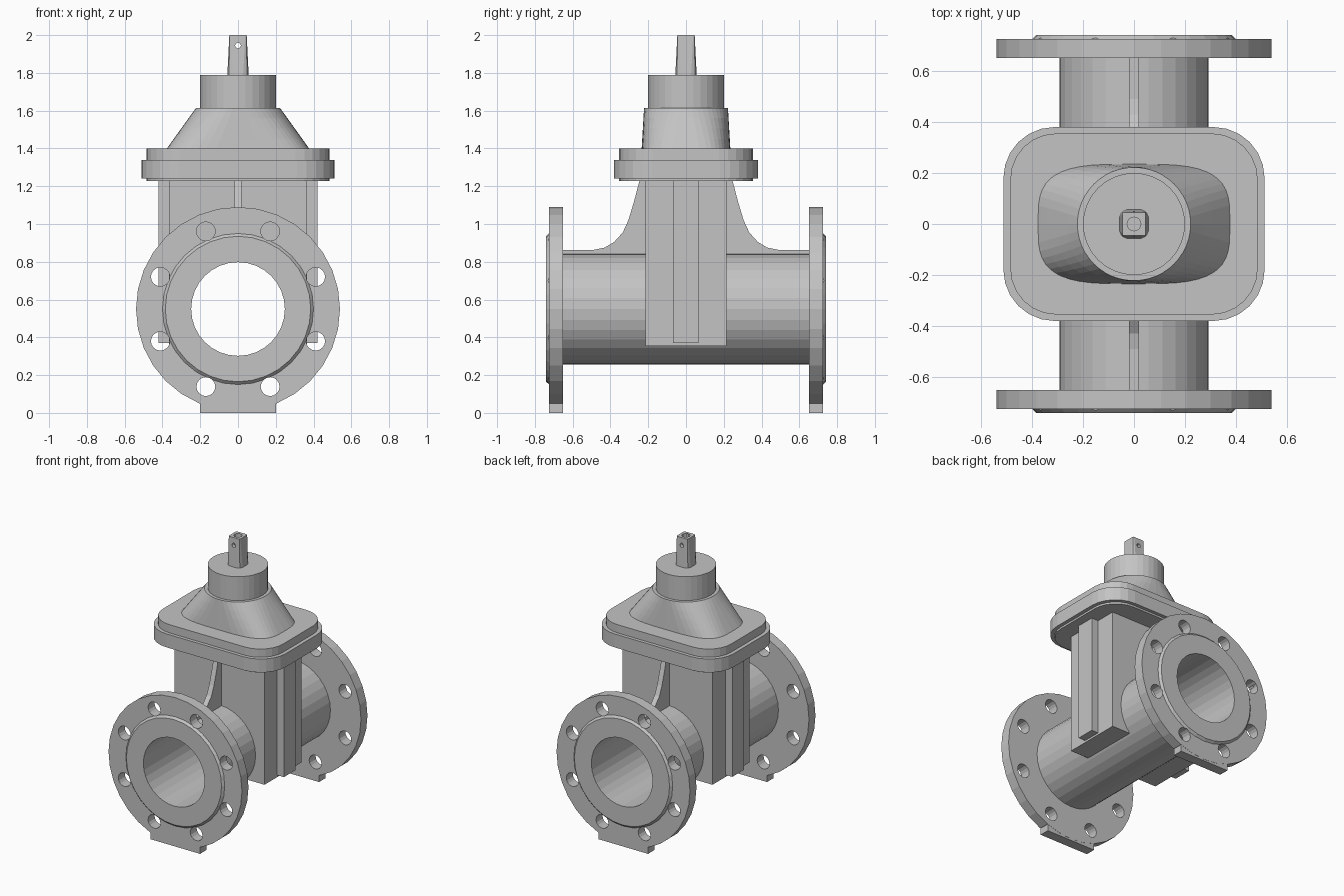
import bpy, bmesh, math
from mathutils import Vector

if "Cube" in bpy.data.objects:
    bpy.data.objects.remove(bpy.data.objects["Cube"])

grey = bpy.data.materials.new("cast_grey")
grey.diffuse_color = (0.55, 0.55, 0.55, 1)
grey.use_nodes = True
grey.node_tree.nodes["Principled BSDF"].inputs["Base Color"].default_value = grey.diffuse_color


def skin(name, rings, loop=False):
    """Join rings of points with quads; cap the ends, or close the rings into a loop."""
    bm = bmesh.new()
    vr = [[bm.verts.new(p) for p in r] for r in rings]
    n = len(vr[0])
    for i in range(len(vr) if loop else len(vr) - 1):
        a, b = vr[i], vr[(i + 1) % len(vr)]
        for k in range(n):
            bm.faces.new((a[k], a[(k + 1) % n], b[(k + 1) % n], b[k]))
    if not loop:
        bm.faces.new(vr[0])
        bm.faces.new(vr[-1])
    bmesh.ops.recalc_face_normals(bm, faces=bm.faces)
    me = bpy.data.meshes.new(name)
    bm.to_mesh(me)
    bm.free()
    me.materials.append(grey)
    ob = bpy.data.objects.new(name, me)
    bpy.context.collection.objects.link(ob)
    return ob


def superoval(a, b, z, power=2, n=32):
    pts = []
    for k in range(n):
        t = 2 * math.pi * k / n
        c, s = math.cos(t), math.sin(t)
        pts.append((math.copysign(abs(c) ** (2 / power), c) * a,
                    math.copysign(abs(s) ** (2 / power), s) * b, z))
    return pts


def round_rect(hx, hy, r, z, seg=6):
    pts = []
    for q, (sx, sy) in enumerate([(1, 1), (-1, 1), (-1, -1), (1, -1)]):
        for k in range(seg + 1):
            t = math.pi / 2 * (q + k / seg)
            pts.append((sx * (hx - r) + r * math.cos(t), sy * (hy - r) + r * math.sin(t), z))
    return pts


def ring_y(r, y, n=32, cx=0, cz=0.55):
    return [(cx + r * math.cos(2 * math.pi * k / n), y, cz + r * math.sin(2 * math.pi * k / n))
            for k in range(n)]


def box(name, x, y0, y1, z0, z1):
    return skin(name, [[(-x, y0, z), (x, y0, z), (x, y1, z), (-x, y1, z)] for z in (z0, z1)])


def cut(target, cutter):
    m = target.modifiers.new("cut", 'BOOLEAN')
    m.operation, m.solver, m.object = 'DIFFERENCE', 'EXACT', cutter
    bpy.context.view_layer.update()
    me = bpy.data.meshes.new_from_object(
        target.evaluated_get(bpy.context.evaluated_depsgraph_get()))
    target.modifiers.clear()
    target.data = me
    bpy.data.objects.remove(cutter)


# Pipe running front to back
skin("pipe", [ring_y(r, y) for r, y in
              [(0.248, -0.66), (0.293, -0.66), (0.293, 0.66), (0.248, 0.66)]], loop=True)

# End flanges with bolt holes, feet and ribs, front and back
for s, side in ((-1, "front"), (1, "back")):
    flange = skin(side + "_flange", [ring_y(r, s * y) for r, y in
                  [(0.248, 0.65), (0.54, 0.65), (0.54, 0.725), (0.40, 0.725),
                   (0.385, 0.74), (0.248, 0.74)]], loop=True)
    for k in range(8):
        t = math.radians(22.5 + 45 * k)
        cx, cz = 0.445 * math.cos(t), 0.55 + 0.445 * math.sin(t)
        cut(flange, skin("bolt_cutter", [ring_y(0.05, y, 16, cx, cz) for y in (-1, 1)]))
    box(side + "_foot", 0.2, s * 0.651, s * 0.724, 0, 0.075)

    prof = [(0.2, 1.235), (0.245, 1.235), (0.275, 1.12), (0.305, 1.02), (0.335, 0.955),
            (0.38, 0.905), (0.43, 0.875), (0.49, 0.863), (0.66, 0.863), (0.66, 0.82), (0.2, 0.82)]
    skin(side + "_rib", [[(x, s * y, z) for y, z in prof] for x in (-0.019, 0.019)])

# Gate housing: box with a guide rib on each side, bored through
outline = [(0.365, -0.215), (0.365, 0.215), (-0.365, 0.215), (-0.365, -0.215)]
body = skin("gate_housing", [[(x, y, z) for x, y in outline] for z in (0.355, 1.235)])
cut(body, skin("bore_cutter", [ring_y(0.27, y) for y in (-1, 1)]))
for s, side in ((-1, "left"), (1, "right")):
    skin(side + "_guide", [[(s * x, y, z) for x, y in
                            [(0.35, -0.07), (0.42, -0.07), (0.42, 0.065), (0.35, 0.065)]]
                           for z in (0.37, 1.235)])

# Bonnet joint: lower and upper plates
skin("lower_plate", [round_rect(0.485, 0.355, 0.18, 1.228), round_rect(0.485, 0.355, 0.18, 1.242),
                     round_rect(0.512, 0.38, 0.2, 1.242), round_rect(0.512, 0.38, 0.2, 1.34)])
skin("upper_plate", [round_rect(0.485, 0.355, 0.18, 1.335), round_rect(0.485, 0.355, 0.18, 1.40)])

# Bonnet blending from rounded oblong to circle, then the neck
skin("bonnet", [superoval(0.38 + (0.222 - 0.38) * f, 0.235 - 0.013 * f, 1.395 + 0.22 * f,
                          3.5 - 1.5 * f, 48) for f in (0, 0.25, 0.5, 0.75, 1)])
skin("neck", [superoval(0.2, 0.2, z) for z in (1.60, 1.79)])

# Tapered square stem with a top hole and a cross hole
stem = skin("stem", [round_rect(h, h, r, z, 2) for h, r, z in
                     [(0.057, 0.03, 1.78), (0.046, 0.008, 2.0)]])
cut(stem, skin("top_hole_cutter", [superoval(0.027, 0.027, z, 2, 16) for z in (1.93, 2.1)]))
cut(stem, skin("cross_hole_cutter", [ring_y(0.015, y, 12, 0, 1.945) for y in (-0.2, 0.2)]))
